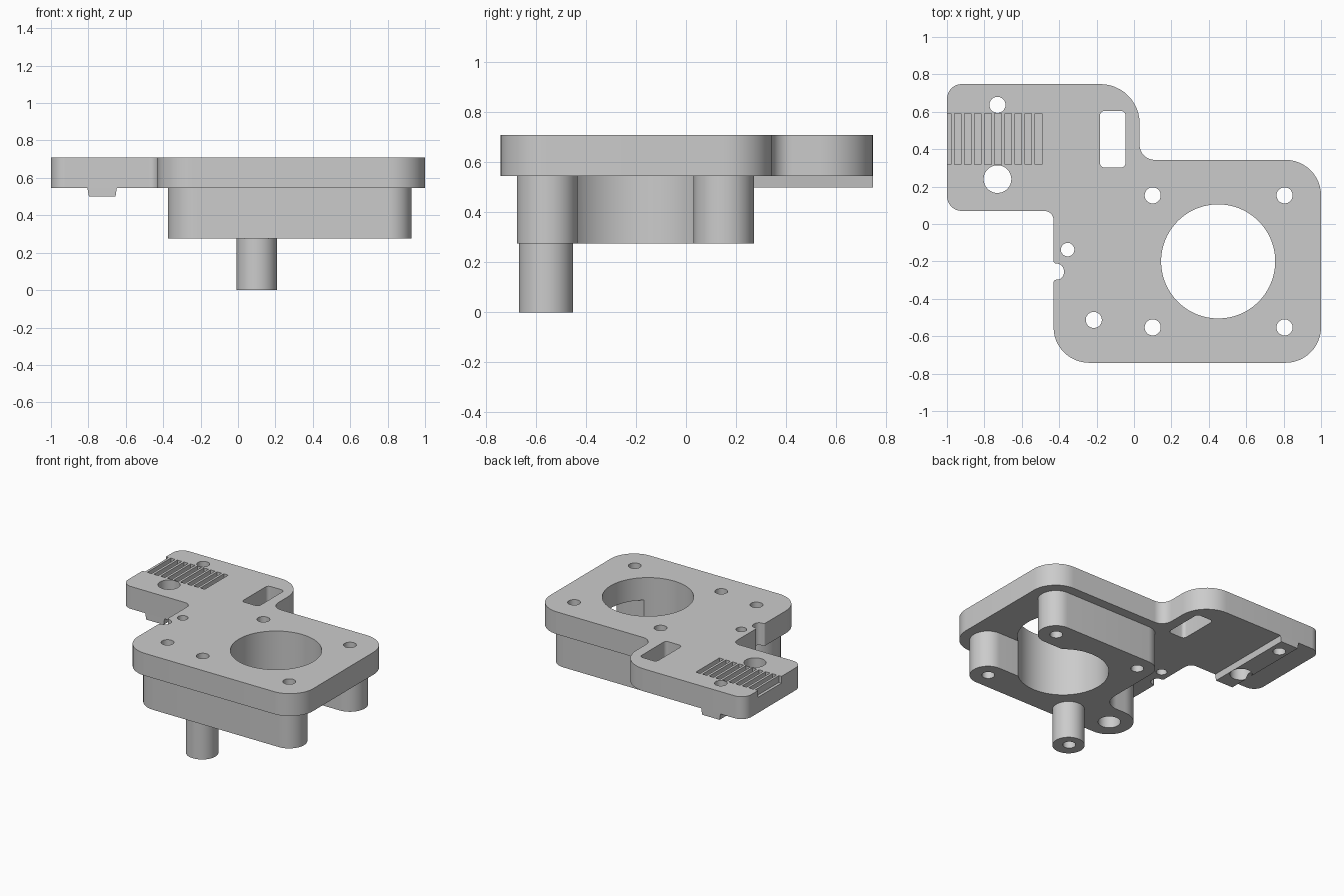
import bpy
import bmesh
from math import cos, sin, tan, pi, radians
from mathutils import Matrix, Vector

if "Cube" in bpy.data.objects:
    bpy.data.objects.remove(bpy.data.objects["Cube"])

grey = bpy.data.materials.new("plain grey")
grey.use_nodes = True
grey.diffuse_color = (0.6, 0.6, 0.6, 1)
grey.node_tree.nodes["Principled BSDF"].inputs["Base Color"].default_value = (0.6, 0.6, 0.6, 1)

BOTTOM, SEAT, TOP = 0.275, 0.545, 0.71


def rounded(corners, steps=12):
    """Outline from (x, y, radius) corners, each filleted by an arc."""
    out = []
    for i, (x, y, r) in enumerate(corners):
        p = Vector((x, y))
        if r == 0:
            out.append(p)
            continue
        a = (Vector(corners[i - 1][:2]) - p).normalized()
        b = (Vector(corners[(i + 1) % len(corners)][:2]) - p).normalized()
        half = a.angle(b) / 2
        centre = p + (a + b).normalized() * (r / sin(half))
        start = (p + a * (r / tan(half)) - centre).normalized()
        end = (p + b * (r / tan(half)) - centre).normalized()
        for k in range(steps + 1):
            out.append(centre + start.slerp(end, k / steps).normalized() * r)
    return out


def circle(x, y, r, n=64):
    return [Vector((x + r * cos(2 * pi * k / n), y + r * sin(2 * pi * k / n))) for k in range(n)]


def box(x0, x1, y0, y1, r=0):
    return rounded([(x0, y0, r), (x1, y0, r), (x1, y1, r), (x0, y1, r)], 6)


def solid(name, prisms):
    """Object made of extruded outlines: (points, z0, z1)."""
    bm = bmesh.new()
    for points, z0, z1 in prisms:
        low = [bm.verts.new((p.x, p.y, z0)) for p in points]
        high = [bm.verts.new((p.x, p.y, z1)) for p in points]
        bm.faces.new(low[::-1])
        bm.faces.new(high)
        for i in range(len(points)):
            bm.faces.new((low[i - 1], low[i], high[i], high[i - 1]))
    bmesh.ops.recalc_face_normals(bm, faces=bm.faces)
    mesh = bpy.data.meshes.new(name)
    bm.to_mesh(mesh)
    bm.free()
    obj = bpy.data.objects.new(name, mesh)
    bpy.context.collection.objects.link(obj)
    mesh.materials.append(grey)
    return obj


def finish(obj, cuts):
    """Cut the openings, then smooth the round walls."""
    cutter = solid("cutter", cuts)
    cutter.hide_render = True
    bpy.ops.object.select_all(action='DESELECT')
    bpy.context.view_layer.objects.active = obj
    obj.select_set(True)
    mod = obj.modifiers.new("openings", 'BOOLEAN')
    mod.operation = 'DIFFERENCE'
    mod.solver = 'EXACT'
    mod.object = cutter
    bpy.ops.object.modifier_apply(modifier=mod.name)
    bpy.data.objects.remove(cutter)
    bpy.ops.object.shade_smooth_by_angle(angle=radians(30))


# Openings shared by several parts
screws = [(circle(x, y, 0.043), -1, 1) for x in (0.1, 0.805) for y in (-0.553, 0.153)]
bore = (circle(0.45, -0.2, 0.305, 96), -1, 1)
corner_screw = (circle(-0.215, -0.513, 0.043), -1, 1)
arm_holes = [(circle(-0.73, 0.637, 0.043), -1, 1), (circle(-0.73, 0.24, 0.074), -1, 1)]

# Top plate with arm and side notch
plate = solid("top_plate", [(rounded([
    (-1, 0.07, 0.08), (-0.43, 0.07, 0.05), (-0.43, -0.212, 0.015), (-0.375, -0.212, 0.038),
    (-0.375, -0.298, 0.038), (-0.43, -0.298, 0.015), (-0.43, -0.742, 0.19), (1, -0.742, 0.19),
    (1, 0.343, 0.19), (0.03, 0.343, 0.08), (0.03, 0.748, 0.21), (-1, 0.748, 0.08)]), SEAT, TOP)])
arm_slot = (box(-0.182, -0.045, 0.302, 0.605, 0.025), -1, 1)
small_hole = (circle(-0.355, -0.137, 0.036), -1, 1)
grooves = []
for i in range(10):
    x = -0.493 - 0.054 * i
    grooves.append((box(x - 0.036, x, 0.317, 0.59), TOP - 0.05, 1))
finish(plate, screws + arm_holes + grooves + [bore, corner_screw, arm_slot, small_hole])

# Lower housing, open towards the left side
housing = solid("lower_housing", [(rounded([
    (-0.375, -0.677, 0.16), (0.927, -0.677, 0.12), (0.927, -0.434, 0.12), (0.45, -0.434, 0),
    (0.45, 0.03, 0), (0.927, 0.03, 0.12), (0.927, 0.272, 0.12), (-0.02, 0.272, 0.12),
    (-0.02, -0.35, 0.12), (-0.375, -0.35, 0.16)]), BOTTOM, SEAT)])
finish(housing, screws + [bore, (circle(-0.215, -0.513, 0.075), -1, 1)])

# Hollow peg under the front screw hole
peg = solid("peg", [(circle(0.1, -0.56, 0.108), 0, BOTTOM)])
finish(peg, [(circle(0.1, -0.553, 0.043), -1, 1)])

# Tapered rib under the arm
rib = solid("arm_rib", [([Vector(p) for p in (
    (-0.797, 0.5), (-0.655, 0.5), (-0.648, SEAT), (-0.805, SEAT))], -0.748, -0.07)])
rib.data.transform(Matrix.Rotation(pi / 2, 4, 'X'))
finish(rib, arm_holes)
